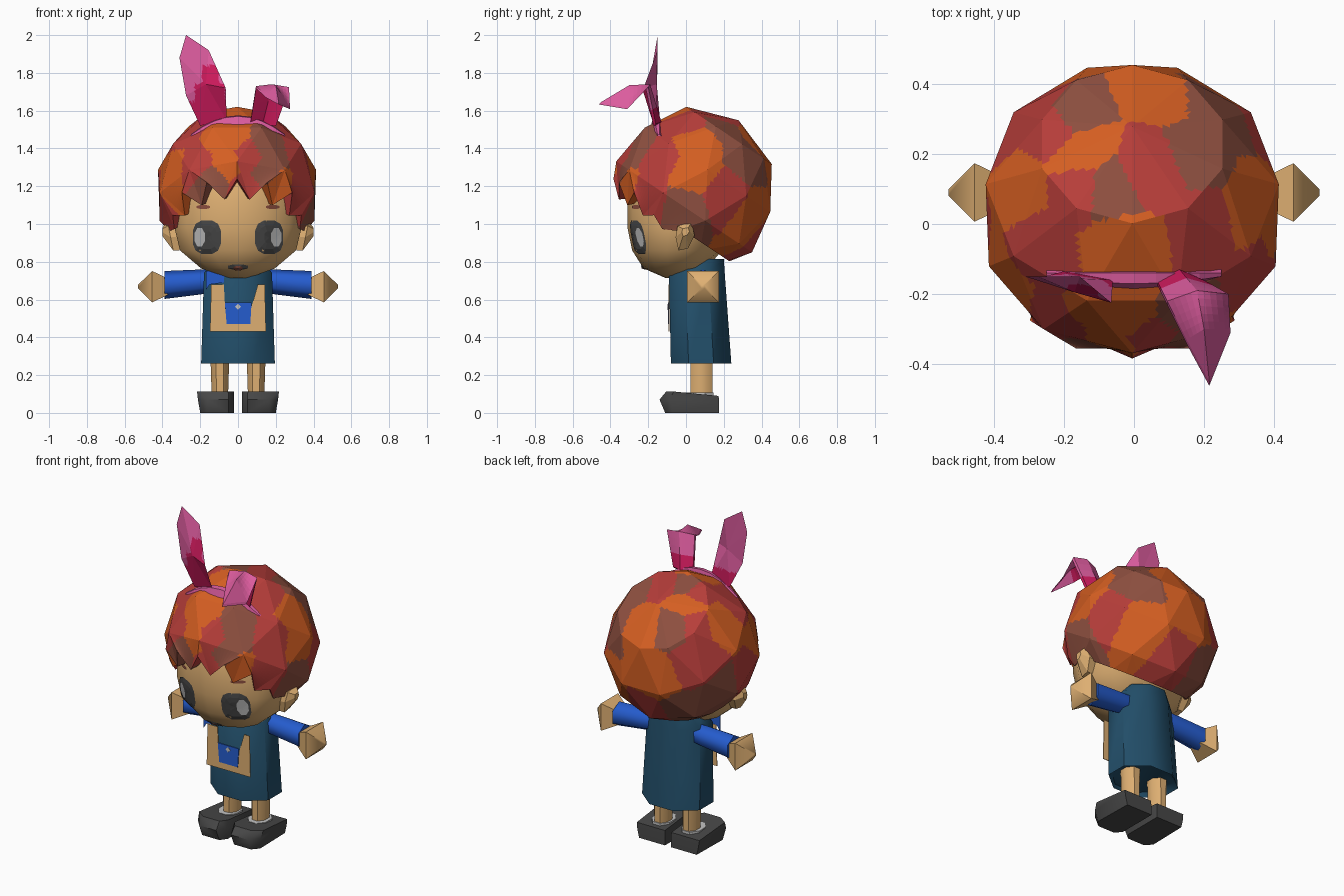
import bpy, bmesh, math
from mathutils import Vector
from mathutils.bvhtree import BVHTree

if "Cube" in bpy.data.objects:
    bpy.data.objects.remove(bpy.data.objects["Cube"])


def material(name, hex_rgb):
    def lin(c):
        return c / 12.92 if c <= 0.04045 else ((c + 0.055) / 1.055) ** 2.4
    m = bpy.data.materials.new(name)
    m.diffuse_color = [lin(int(hex_rgb[i:i + 2], 16) / 255) for i in (0, 2, 4)] + [1]
    m.use_nodes = True
    m.node_tree.nodes["Principled BSDF"].inputs["Base Color"].default_value = m.diffuse_color
    return m


skin = material("skin_tan", "DEAF72")
red = material("hair_red", "B83E3A")
orange = material("hair_orange", "D65F22")
brown = material("hair_brown", "8F5040")
pink = material("ear_pink", "DC5C9E")
crimson = material("ear_crimson", "CC1A5C")
teal = material("dress_teal", "224E69")
blue = material("sleeve_blue", "255CCE")
charcoal = material("charcoal", "484848")
light = material("light_grey", "C4C4C4")


def build(name, verts, faces, mats, idx=None, smooth=None, fix=True, cuts=0, rule=None):
    """Mesh object; colour per face from idx, or by rule on finely cut flat faces."""
    me = bpy.data.meshes.new(name)
    me.from_pydata([tuple(v) for v in verts], [], faces)
    for m in mats:
        me.materials.append(m)
    if idx:
        for p, i in zip(me.polygons, idx):
            p.material_index = i
    bm = bmesh.new()
    bm.from_mesh(me)
    if fix:
        bmesh.ops.recalc_face_normals(bm, faces=bm.faces)
    if cuts:
        bmesh.ops.subdivide_edges(bm, edges=bm.edges[:], cuts=cuts, use_grid_fill=True)
    if rule:
        bm.normal_update()
        for f in bm.faces:
            f.material_index = rule(f.calc_center_median(), f.normal, f.material_index)
    bm.to_mesh(me)
    bm.free()
    ob = bpy.data.objects.new(name, me)
    bpy.context.collection.objects.link(ob)
    if smooth:
        bpy.ops.object.select_all(action='DESELECT')
        ob.select_set(True)
        bpy.context.view_layer.objects.active = ob
        bpy.ops.object.shade_smooth_by_angle(angle=math.radians(smooth))
    return ob


def loft(name, rings, mat, smooth=None):
    """Closed skin through rings of equal point count, capped at both ends."""
    n = len(rings[0])
    verts = [p for r in rings for p in r]
    faces = [(k * n + i, k * n + (i + 1) % n, (k + 1) * n + (i + 1) % n, (k + 1) * n + i)
             for k in range(len(rings) - 1) for i in range(n)]
    faces += [tuple(range(n)), tuple(range((len(rings) - 1) * n, len(rings) * n))]
    return build(name, verts, faces, [mat], smooth=smooth)


def ring_z(n, cx, y0, y1, rx, z, off=0.5):
    """Horizontal ring, y0 to y1 deep, rx half wide."""
    k = 1 / math.cos(math.pi / n) if off else 1
    cy, ry = (y0 + y1) / 2, (y1 - y0) / 2
    ang = [2 * math.pi * (i + off) / n for i in range(n)]
    return [(cx + rx * k * math.sin(a), cy - ry * k * math.cos(a), z) for a in ang]


def ring_x(n, x, cy, cz, r, off=0.5):
    ang = [2 * math.pi * (i + off) / n for i in range(n)]
    return [(x, cy + r * math.cos(a), cz + r * math.sin(a)) for a in ang]


# Head: front-heavy loft with a narrow chin
head = loft("head", [ring_z(14, 0, y0, y1, rx, z, 0) for z, rx, y0, y1 in (
    (0.715, 0.06, -0.11, 0.01), (0.765, 0.2, -0.225, 0.11), (0.86, 0.315, -0.285, 0.19),
    (0.98, 0.345, -0.31, 0.25), (1.12, 0.355, -0.31, 0.28), (1.3, 0.32, -0.27, 0.3),
    (1.42, 0.2, -0.15, 0.2))], skin, 45)

# Hair: faceted shell on a ball whose crown is tipped back, jagged at the forehead
C, S = math.cos(math.radians(33)), math.sin(math.radians(33))
MID = Vector((-0.005, 0.04, 1.17))


def hair_point(theta, phi, r=1.0):
    t, p = math.radians(theta), math.radians(phi)
    a, b = math.cos(t), math.sin(t) * math.cos(p)
    return MID + r * Vector((0.44 * math.sin(t) * math.sin(p), 0.438 * (S * a - C * b),
                             0.452 * (C * a + S * b)))


N = 10
hv = [hair_point(0, 0)]
for theta, off in ((38, 0), (72, 18), (102, 0)):
    hv += [hair_point(theta, 36 * i + off) for i in range(N)]
rim = []
for i in range(3 * N):
    c = math.cos(math.radians(12 * i))
    tip = i % 2 == 1
    if c > 0.35:
        rim.append((128 if tip else 114, 12 * i, 0.92 if tip else 0.98))
    elif c > -0.3:
        rim.append((127 if tip else 121, 12 * i, 0.95))
    else:
        rim.append((119, 12 * i, 0.92))
hv += [hair_point(*q) for q in rim]
hv += [hair_point(t, p, 0.7) for t, p, r in rim]
hf = []
for i in range(N):
    j = (i + 1) % N
    a, b, c, d, e, f = 1 + i, 1 + j, 11 + i, 11 + j, 21 + i, 21 + j
    m = [31 + (3 * i + k) % 30 for k in range(4)]
    hf += [(0, a, b), (a, c, b), (b, c, d), (e, f, c), (c, f, d),
           (e, m[0], m[1]), (e, m[1], m[2], f), (f, m[2], m[3])]
    hf += [(m[k], m[k] + 30, m[k + 1] + 30, m[k + 1]) for k in range(3)]

# Hair colour patches: each spot takes the colour of the nearest patch centre
patches = {
    0: [(-.24, .28, .3), (-.15, .1, .4), (.05, .16, .42), (.22, 0, .36), (.33, -.15, .18),
        (-.27, -.06, .32), (-.41, 0, -.08), (.06, -.345, .18), (-.22, -.3, .15), (.34, -.22, -.02),
        (.39, .2, -.03), (.05, -.38, .02), (-.28, .31, .1), (0, .38, -.27)],
    1: [(.06, .38, .26), (-.15, .21, .38), (-.3, .1, .27), (.31, .05, .26), (-.03, -.06, .42),
        (-.07, -.29, .27), (-.36, -.17, .1), (.22, -.32, .02), (.27, .36, -.15), (-.08, .46, 0),
        (.42, .04, .1), (-.05, -.36, .15)],
    2: [(-.17, .34, .3), (-.07, .1, .43), (.2, .2, .35), (.25, .33, .2), (.19, -.27, .22),
        (-.14, -.36, .06), (.42, 0, -.09), (-.38, .2, -.13), (-.2, .33, -.25), (.15, -.35, .11)]}
seeds = [(Vector((x, y - 0.04, z)).normalized(), k) for k, pts in patches.items() for x, y, z in pts]


def hair_colour(c, n, old):
    d = (c - MID).normalized()
    return max(seeds, key=lambda s: s[0].dot(d))[1]


build("hair", hv, hf, [red, orange, brown], cuts=11, rule=hair_colour)

# Face details: thin plates laid on the head surface
bm = bmesh.new()
bm.from_mesh(head.data)
tree = BVHTree.FromBMesh(bm)
bm.free()


def on_face(x, z, lift):
    hit = tree.ray_cast(Vector((x, -2, z)), Vector((0, 1, 0)))[0]
    return (x, hit.y - lift, z)


def face_plate(name, cx, cz, rx, rz, mat, lift, n=12, power=0.7):
    verts, faces = [on_face(cx, cz, lift)], []
    for s in (0.35, 0.7, 1):
        for i in range(n):
            a = 2 * math.pi * (i + 0.5) / n
            u, v = math.cos(a), math.sin(a)
            u, v = math.copysign(abs(u) ** power, u), math.copysign(abs(v) ** power, v)
            verts.append(on_face(cx + rx * s * u, cz + rz * s * v, lift))
    for i in range(n):
        j = (i + 1) % n
        faces.append((0, 1 + i, 1 + j))
        for k in (1, 1 + n):
            faces.append((k + i, k + n + i, k + n + j, k + j))
    build(name, verts, faces, [mat], fix=False)


for side, sx in (("left", -1), ("right", 1)):
    face_plate(side + "_eye", sx * 0.165, 0.93, 0.076, 0.09, charcoal, 0.005)
    face_plate(side + "_eye_shine", sx * 0.203, 0.93, 0.03, 0.054, light, 0.009, 8, 1)
    face_plate(side + "_brow", sx * 0.185, 1.09, 0.038, 0.01, brown, 0.005, 8)
face_plate("mouth", 0, 0.772, 0.055, 0.014, charcoal, 0.005, 8)
face_plate("lower_lip", 0, 0.765, 0.025, 0.012, brown, 0.009, 8)

# Dress
loft("dress", [ring_z(8, 0, -0.08, 0.235, 0.17, 0.29), ring_z(8, 0, -0.08, 0.24, 0.195, 0.262),
               ring_z(8, 0, -0.09, 0.205, 0.18, 0.74), ring_z(8, 0, -0.02, 0.2, 0.13, 0.815)], teal, 50)


# Front apron with a notch, pocket, button and collar piece
def flat(name, pts, y, mat, thick=0.004):
    loft(name, [[(x, y, z) for x, z in pts], [(x, y - thick, z) for x, z in pts]], mat)


flat("apron_panel", [(-0.148, 0.43), (0.148, 0.43), (0.142, 0.68), (0.105, 0.68), (0.068, 0.55),
                     (-0.068, 0.55), (-0.075, 0.68), (-0.142, 0.68)], -0.088, skin)
flat("apron_pocket", [(-0.06, 0.47), (0.065, 0.47), (0.072, 0.585), (-0.07, 0.585)], -0.092, blue)
flat("pocket_button", [(0, 0.545), (0.016, 0.561), (0, 0.577), (-0.016, 0.561)], -0.096, light, 0.002)
flat("collar_piece", [(-0.17, 0.65), (-0.15, 0.68), (-0.075, 0.69), (-0.07, 0.75), (-0.17, 0.75)],
     -0.086, blue)

# Arms, hands, ears on the head, legs and shoes
for side, sx in (("left", -1), ("right", 1)):
    loft(side + "_sleeve", [ring_x(6, sx * x, 0.09, z, r) for x, z, r in (
        (0.13, 0.7, 0.06), (0.2, 0.693, 0.066), (0.39, 0.677, 0.074))], blue, 70)
    loft(side + "_hand", [ring_x(4, sx * x, 0.09, 0.668, r) for x, r in (
        (0.37, 0.06), (0.392, 0.075), (0.455, 0.118), (0.53, 0.012))], skin, 60)
    ear = [(-0.045, 0.99), (-0.055, 0.93), (-0.04, 0.86), (0.01, 0.87), (0.045, 0.94), (0.03, 1.01)]
    loft(side + "_side_ear", [[(sx * 0.31, y, z) for y, z in ear],
                              [(sx * (0.345 + 0.2 * (z - 0.87)), y, z) for y, z in ear],
                              [(sx * 0.4, y * 0.4, 0.96 + (z - 0.94) * 0.3) for y, z in ear]], skin)
    loft(side + "_leg", [ring_z(8, sx * 0.096, 0.025, 0.14, r, z) for z, r in (
        (0.08, 0.043), (0.3, 0.05))], skin, 50)
    loft(side + "_sock", [ring_z(8, sx * 0.1, -0.005, 0.145, 0.06, z) for z in (0.07, 0.108)], light)
    loft(side + "_shoe", [
        [(sx * x, y, z) for x, y, z in (
            (0.02 + i, f, z0), (0.05 + i, f - d, z0), (0.165 - i, f - d, z0), (0.205 + w - i, f, z0),
            (0.2 + w - i, 0.175 - i, z1), (0.02 + i, 0.175 - i, z1))]
        for z0, z1, f, d, w, i in ((0, 0, -0.07, 0.04, -0.005, 0), (0.07, 0.05, -0.085, 0.055, 0.007, 0),
                                   (0.113, 0.09, -0.065, 0.04, 0.014, 0.002))], charcoal, 50)

# Hair band: crescent standing across the top of the hair
bv, bf = [], []
for i in range(9):
    x = -0.25 + i / 16
    q = (x / 0.25) ** 2
    top, low = 1.575 - 0.1 * q, 1.525 - 0.06 * q
    bv += [(x, -0.14, top), (x, -0.17 + 0.02 * q, top - 0.005), (x, -0.185 + 0.035 * q, low), (x, -0.13, low)]
for i in range(8):
    for k in range(4):
        bf.append((4 * i + k, 4 * i + (k + 1) % 4, 4 * i + 4 + (k + 1) % 4, 4 * i + 4 + k))
build("hair_band", bv, bf, [pink])

# Upright long ear: leaf with its right edge turned forward, crimson blaze on the front
leaf = [(-0.275, -0.15, 2.0), (-0.155, -0.15, 1.92), (-0.065, -0.225, 1.72), (-0.06, -0.16, 1.55),
        (-0.2, -0.135, 1.52), (-0.275, -0.155, 1.68), (-0.31, -0.15, 1.88)]
lv = leaf + [(-0.17, -0.195, 1.74), (-0.17, -0.155, 1.74)]
lf = [(i, (i + 1) % 7, c) for c in (7, 8) for i in range(7)]


def ear_colour(c, n, old):
    if n.y > 0:
        return 1 if c.z < 1.61 else 0
    if c.z < 1.65:
        return 1
    mid, half = (-0.15, 0.08) if c.z < 1.74 else (-0.145, 0.045)
    return 1 if c.z < 1.84 and abs(c.x - mid) < half else 0


build("upright_ear", lv, lf, [pink, crimson], cuts=9, rule=ear_colour)

# Folded long ear: rises, then bends forward to a point; crimson inside and at the root
base = [(0.065, -0.16, 1.54), (0.13, -0.13, 1.54), (0.2, -0.16, 1.53)]
fold = [(0.095, -0.22, 1.73), (0.18, -0.19, 1.74), (0.27, -0.2, 1.725)]
flap = [(0.15, -0.33, 1.68), (0.2, -0.3, 1.735), (0.275, -0.3, 1.62)]
outer = base + fold + flap + [(0.215, -0.45, 1.645)]
inner = [(x, y - 0.012, z - 0.012) for x, y, z in outer]
of = [(0, 1, 4, 3), (1, 2, 5, 4), (3, 4, 7, 6), (4, 5, 8, 7), (6, 7, 9), (7, 8, 9)]
ff = of + [tuple(v + 10 for v in reversed(f)) for f in of]
edge = [0, 1, 2, 5, 8, 9, 6, 3]
ff += [(a, b, b + 10, a + 10) for a, b in zip(edge, edge[1:] + edge[:1])]
build("folded_ear", outer + inner, ff, [pink, crimson], [0] * 6 + [1, 1, 1] + [0] * 11,
      cuts=4, rule=lambda c, n, old: 1 if c.z < 1.61 and c.y > -0.24 else old)
